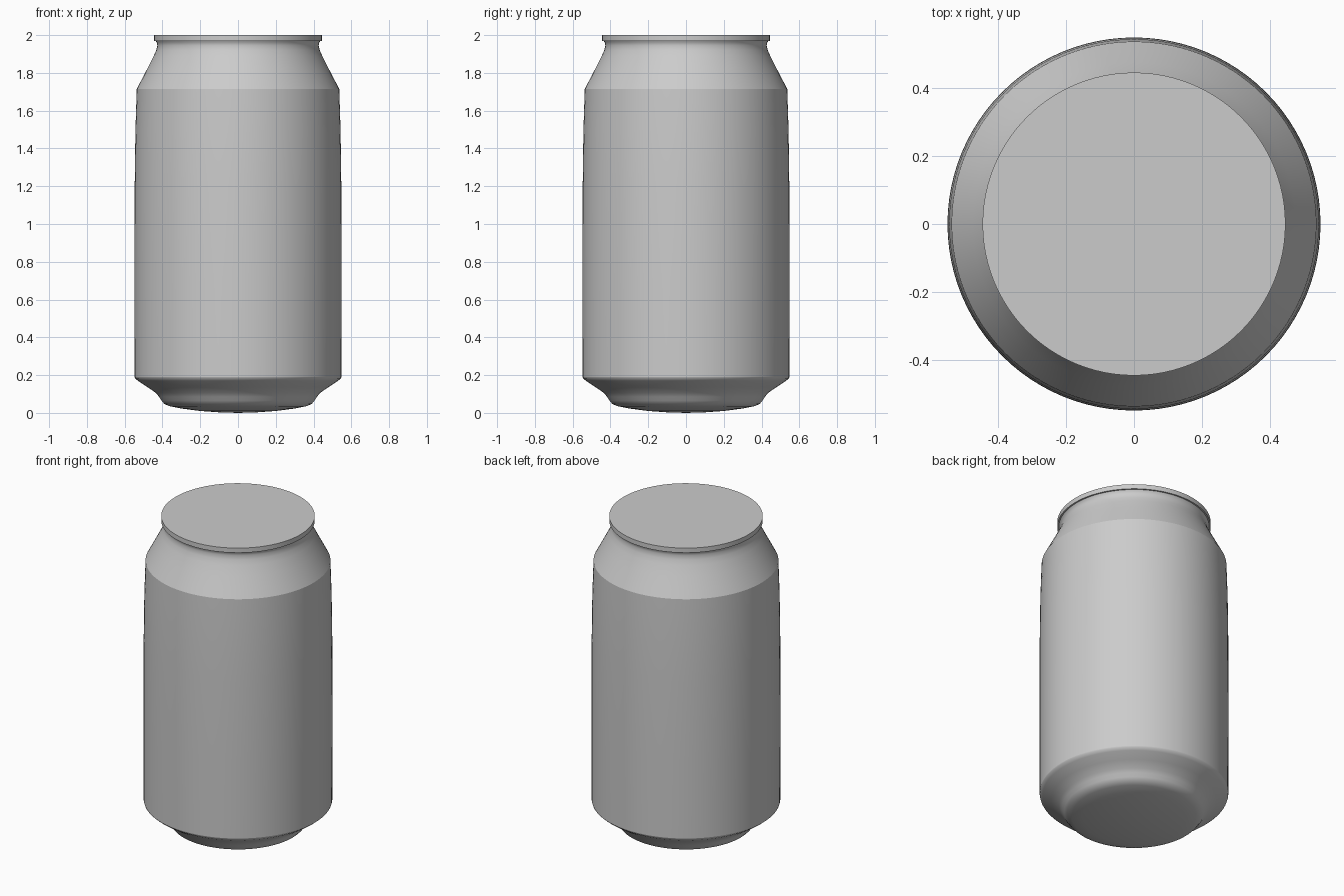
import bpy
import bmesh
import math
from mathutils import Matrix

if "Cube" in bpy.data.objects:
    bpy.data.objects.remove(bpy.data.objects["Cube"], do_unlink=True)

SIDES = 96

# Single plain metal colour
metal = bpy.data.materials.new("grey metal")
metal.use_nodes = True
grey = (0.6, 0.6, 0.6, 1)
metal.diffuse_color = grey
metal.node_tree.nodes["Principled BSDF"].inputs["Base Color"].default_value = grey


def lathe(name, profile, angle=20):
    """Spin a (radius, height) profile, listed bottom to top, around z."""
    bm = bmesh.new()
    verts = [bm.verts.new((r, 0, z)) for r, z in profile]
    edges = [bm.edges.new(pair) for pair in zip(verts, verts[1:])]
    bmesh.ops.spin(bm, geom=verts + edges, cent=(0, 0, 0), axis=(0, 0, 1),
                   angle=math.tau, steps=SIDES, use_duplicate=False)
    bmesh.ops.remove_doubles(bm, verts=bm.verts, dist=0.0005)
    bmesh.ops.recalc_face_normals(bm, faces=bm.faces)
    # Make open strips face outward
    side = max(bm.faces, key=lambda f: f.calc_center_median().xy.length)
    if side.normal.xy.dot(side.calc_center_median().xy) < 0:
        bmesh.ops.reverse_faces(bm, faces=bm.faces)
    mesh = bpy.data.meshes.new(name)
    bm.to_mesh(mesh)
    bm.free()
    mesh.materials.append(metal)
    obj = bpy.data.objects.new(name, mesh)
    bpy.context.collection.objects.link(obj)
    bpy.ops.object.select_all(action="DESELECT")
    obj.select_set(True)
    bpy.context.view_layer.objects.active = obj
    bpy.ops.object.shade_smooth_by_angle(angle=math.radians(angle))
    return obj


# Domed bottom with its stepped foot
lathe("can_base", [(0, 0), (0.1, 0.003), (0.2, 0.01), (0.3, 0.023),
                   (0.36, 0.035), (0.39, 0.047), (0.405, 0.065),
                   (0.418, 0.085), (0.435, 0.106), (0.48, 0.137),
                   (0.53, 0.17), (0.545, 0.183), (0.547, 0.19)], 50)

# Gently tapering wall
lathe("can_body", [(0.547, 0.19), (0.548, 0.7), (0.547, 1.2),
                   (0.543, 1.5), (0.536, 1.715)])

# Sloping shoulder and narrow neck
lathe("can_shoulder", [(0.536, 1.715), (0.51, 1.765), (0.475, 1.832),
                       (0.446, 1.89), (0.433, 1.92), (0.427, 1.945),
                       (0.43, 1.96), (0.436, 1.97)], 50)

# Flat lid with a thin rim
lathe("can_lid", [(0.436, 1.97), (0.445, 1.97), (0.445, 2), (0, 2)])
